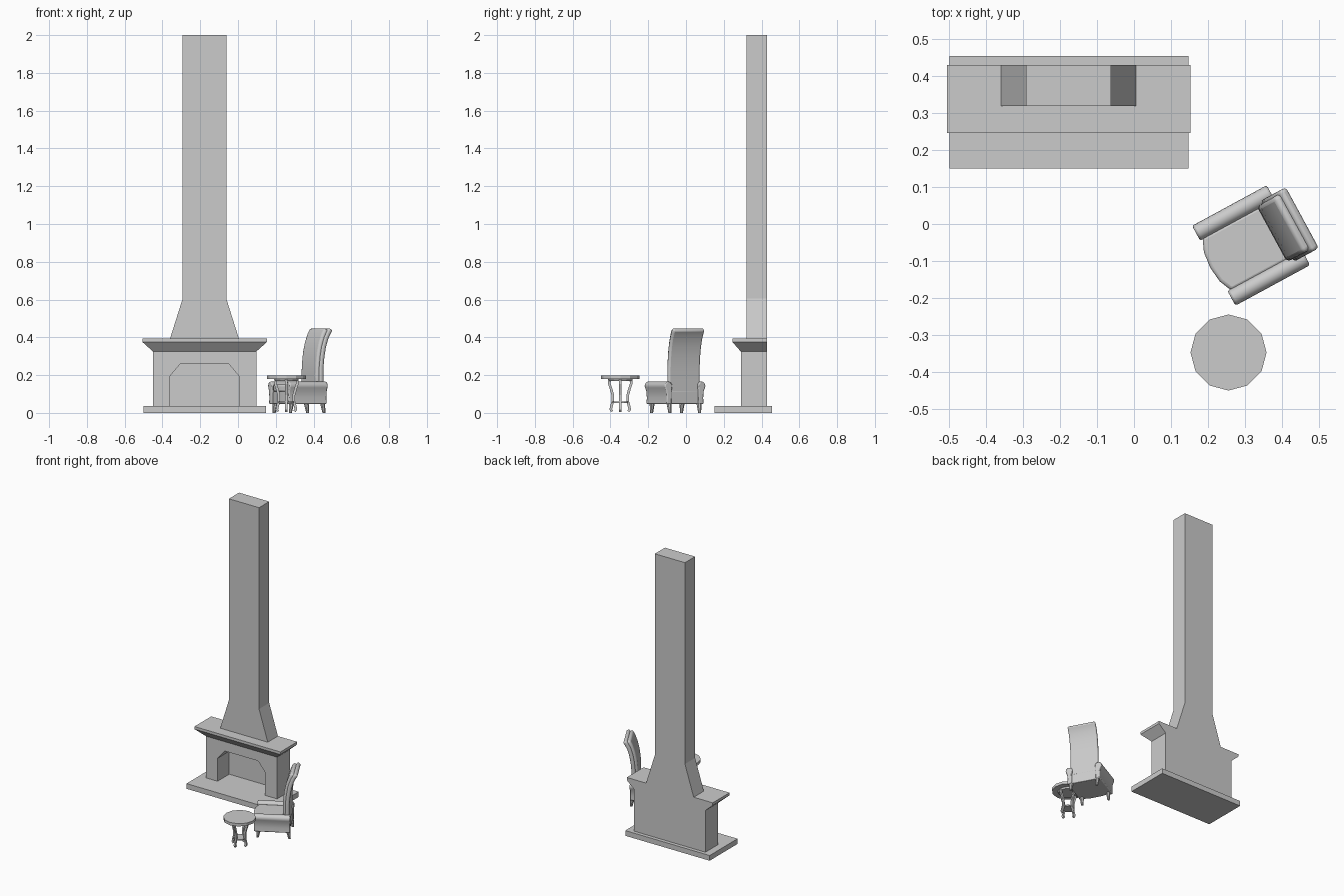
import bpy, bmesh
from math import radians, cos, sin, pi
from mathutils import Matrix, Vector

if "Cube" in bpy.data.objects:
    bpy.data.objects.remove(bpy.data.objects["Cube"])


def finish(name, bm, mat=None, bevel=0, segs=3, smooth=False):
    bmesh.ops.recalc_face_normals(bm, faces=bm.faces)
    me = bpy.data.meshes.new(name)
    bm.to_mesh(me)
    bm.free()
    ob = bpy.data.objects.new(name, me)
    bpy.context.collection.objects.link(ob)
    if mat is not None:
        ob.matrix_world = mat
    if bevel:
        m = ob.modifiers.new("bevel", 'BEVEL')
        m.width, m.segments, m.limit_method = bevel, segs, 'ANGLE'
        m.angle_limit = radians(40)
    if smooth:
        bpy.ops.object.select_all(action='DESELECT')
        ob.select_set(True)
        bpy.context.view_layer.objects.active = ob
        bpy.ops.object.shade_smooth_by_angle(angle=radians(40))
    return ob


def prism(name, pts, axis, a, b, **kw):
    """Extrude a 2D outline along x, y or z from a to b."""
    place = {'x': lambda p, t: (t, p[0], p[1]),
             'y': lambda p, t: (p[0], t, p[1]),
             'z': lambda p, t: (p[0], p[1], t)}[axis]
    bm = bmesh.new()
    lo = [bm.verts.new(place(p, a)) for p in pts]
    hi = [bm.verts.new(place(p, b)) for p in pts]
    n = len(pts)
    bm.faces.new(lo)
    bm.faces.new(hi)
    for i in range(n):
        bm.faces.new((lo[i], lo[(i + 1) % n], hi[(i + 1) % n], hi[i]))
    return finish(name, bm, **kw)


def rect(x0, x1, y0, y1):
    return [(x0, y0), (x1, y0), (x1, y1), (x0, y1)]


def cone(name, r0, r1, z0, z1, sides, loc=(0, 0), mat=None, **kw):
    bm = bmesh.new()
    bmesh.ops.create_cone(bm, cap_ends=True, segments=sides, radius1=r0, radius2=r1,
                          depth=z1 - z0, matrix=Matrix.Translation((*loc, (z0 + z1) / 2)))
    return finish(name, bm, mat, **kw)


def ribbon(path, w):
    """Outline of a strip of width w around a path."""
    left, right = [], []
    for i, p in enumerate(path):
        d = Vector(path[min(i + 1, len(path) - 1)]) - Vector(path[max(i - 1, 0)])
        n = Vector((-d.y, d.x)).normalized() * w / 2
        left.append(tuple(Vector(p) + n))
        right.append(tuple(Vector(p) - n))
    return left + right[::-1]


# Fireplace: hearth, surround with arched opening, back wall
BACK = 0.43
prism("hearth", rect(-0.50, 0.147, 0.15, 0.455), 'z', 0, 0.036)
prism("surround", [(-0.45, 0.036), (-0.36, 0.036), (-0.36, 0.195), (-0.305, 0.26), (-0.05, 0.26),
                   (0.005, 0.195), (0.005, 0.036), (0.097, 0.036), (0.097, 0.33), (-0.45, 0.33)],
      'y', 0.29, 0.418)
prism("firebox_back", rect(-0.45, 0.097, 0.036, 0.33), 'y', 0.418, BACK)

# Mantel shelf with flared underside
bm = bmesh.new()
rings = []
for x0, x1, y0, z in [(-0.45, 0.097, 0.29, 0.325), (-0.506, 0.153, 0.246, 0.375), (-0.506, 0.153, 0.246, 0.393)]:
    rings.append([bm.verts.new((x, y, z)) for x, y in rect(x0, x1, y0, BACK)])
bm.faces.new(rings[0])
bm.faces.new(rings[-1])
for r, s in zip(rings, rings[1:]):
    for i in range(4):
        j = (i + 1) % 4
        bm.faces.new((r[i], r[j], s[j], s[i]))
finish("mantel", bm)

# Chimney with tapered hood
prism("chimney", [(-0.36, 0.393), (0.005, 0.393), (-0.062, 0.605), (-0.062, 2),
                  (-0.293, 2), (-0.293, 0.605)], 'y', 0.319, BACK)

# Round side table
T = Matrix.Translation((0.256, -0.348, 0))
cone("table_top", 0.103, 0.103, 0.179, 0.198, 12, mat=T)
cone("table_apron", 0.06, 0.066, 0.168, 0.179, 12, mat=T)
cone("table_shelf", 0.042, 0.042, 0.052, 0.06, 12, mat=T)
leg = [(0.056, 0.18), (0.058, 0.155), (0.048, 0.125), (0.04, 0.095),
       (0.04, 0.06), (0.048, 0.03), (0.05, 0.018), (0.043, 0.008)]
for k in range(4):
    prism("table_leg", ribbon(leg, 0.014), 'y', -0.006, 0.006,
          mat=T @ Matrix.Rotation(k * pi / 2, 4, 'Z'))

# Armchair, built facing -y and turned towards the hearth
C = Matrix.Translation((0.332, -0.05, 0)) @ Matrix.Rotation(radians(-61.5), 4, 'Z')
soft = dict(mat=C, smooth=True)
prism("chair_base", [(-0.1, 0.09), (-0.1, -0.118), (-0.04, -0.13), (0.04, -0.13), (0.1, -0.118), (0.1, 0.09)],
      'z', 0.047, 0.115, bevel=0.004, **soft)
prism("seat_cushion", [(-0.082, 0.06), (-0.082, -0.122), (-0.045, -0.138), (0, -0.143),
                       (0.045, -0.138), (0.082, -0.122), (0.082, 0.06)],
      'z', 0.112, 0.15, bevel=0.009, **soft)

for s in (-1, 1):
    # Rolled arm: panel swelling into a rounded top
    arm = [(0.082, 0.047), (0.112, 0.047), (0.11, 0.08), (0.113, 0.115)]
    arm += [(0.1 + 0.023 * cos(a), 0.143 + 0.023 * sin(a)) for a in [radians(-25 + 23 * i) for i in range(11)]]
    prism("arm", [(s * x, z) for x, z in arm], 'y', -0.132, 0.098, bevel=0.006, segs=2, **soft)
    for y, lean in ((-0.105, -0.006), (0.083, 0.008)):
        bm = bmesh.new()
        bmesh.ops.create_cone(bm, cap_ends=True, segments=8, radius1=0.008, radius2=0.014, depth=0.05,
                              matrix=Matrix.Translation((s * 0.09, y, 0.025)))
        for v in bm.verts:
            if v.co.z < 0.02:
                v.co.y += lean
        finish("chair_leg", bm, **soft)

# Curved backrest: outer shell and padded inner cushion
shell = [(0.076, 0.05), (0.076, 0.17), (0.077, 0.24), (0.083, 0.3), (0.092, 0.35),
         (0.106, 0.395), (0.121, 0.425), (0.134, 0.444)]
pad = [(0.064, 0.13), (0.062, 0.2), (0.064, 0.26), (0.071, 0.32), (0.082, 0.37),
       (0.098, 0.415), (0.114, 0.443)]
prism("backrest_shell", ribbon(shell, 0.026), 'x', -0.094, 0.094, bevel=0.01, **soft)
prism("backrest_cushion", ribbon(pad, 0.03), 'x', -0.086, 0.086, bevel=0.012, **soft)
